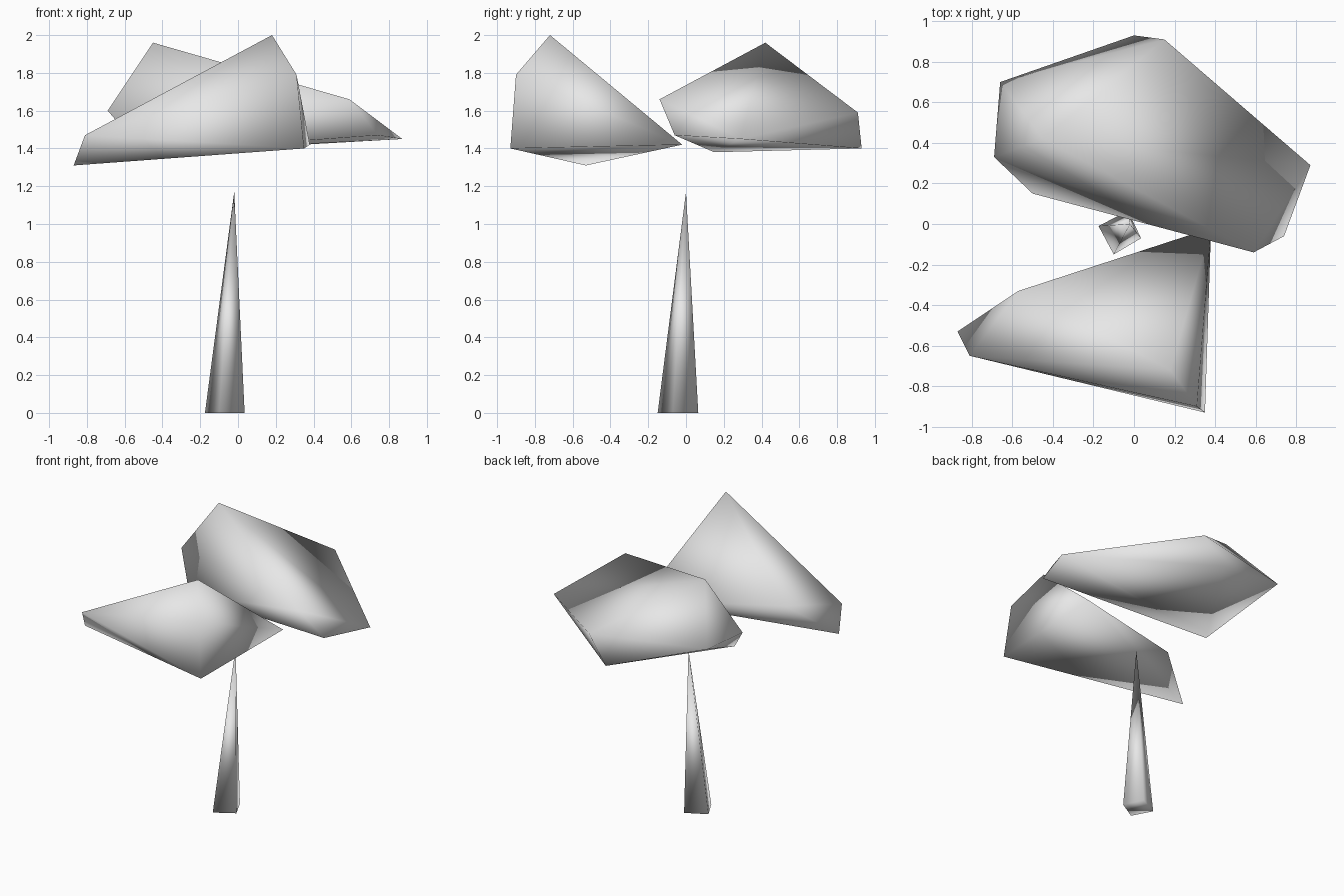
import bpy
import bmesh

cube = bpy.data.objects.get("Cube")
if cube:
    bpy.data.objects.remove(cube, do_unlink=True)

# One plain grey for everything
grey = bpy.data.materials.new("plain_grey")
grey.use_nodes = True
colour = (0.8, 0.8, 0.8, 1)
grey.diffuse_color = colour
grey.node_tree.nodes["Principled BSDF"].inputs["Base Color"].default_value = colour


def faceted_solid(name, corners):
    """Wrap a smooth-shaded convex solid around a few corner points."""
    bm = bmesh.new()
    for corner in corners:
        bm.verts.new(corner)
    bmesh.ops.convex_hull(bm, input=bm.verts[:])
    bmesh.ops.recalc_face_normals(bm, faces=bm.faces[:])
    for face in bm.faces:
        face.smooth = True
    mesh = bpy.data.meshes.new(name)
    bm.to_mesh(mesh)
    bm.free()
    mesh.materials.append(grey)
    obj = bpy.data.objects.new(name, mesh)
    bpy.context.collection.objects.link(obj)
    return obj


# Trunk: a leaning four-sided spike
base = [(-0.175, -0.01, 0), (-0.1, -0.15, 0), (0.035, -0.07, 0), (-0.03, 0.065, 0)]
faceted_solid("trunk", base + [(-0.02, 0, 1.17)])

# Front foliage: low left end, high right end
faceted_solid("front_foliage", [
    (-0.87, -0.53, 1.31), (-0.81, -0.65, 1.47), (-0.57, -0.33, 1.51),
    (0.18, -0.72, 2.0), (0.31, -0.9, 1.79),
    (0.35, -0.93, 1.4), (0.38, -0.02, 1.42),
])

# Back foliage: upper corners, then lower rim
faceted_solid("back_foliage", [
    (-0.45, 0.42, 1.96), (0.59, -0.14, 1.66), (0.15, 0.91, 1.59),
    (-0.69, 0.33, 1.6), (-0.66, 0.7, 1.61),
    (0, 0.93, 1.4), (0.87, 0.29, 1.45), (0.74, -0.06, 1.47), (-0.5, 0.15, 1.38),
])
